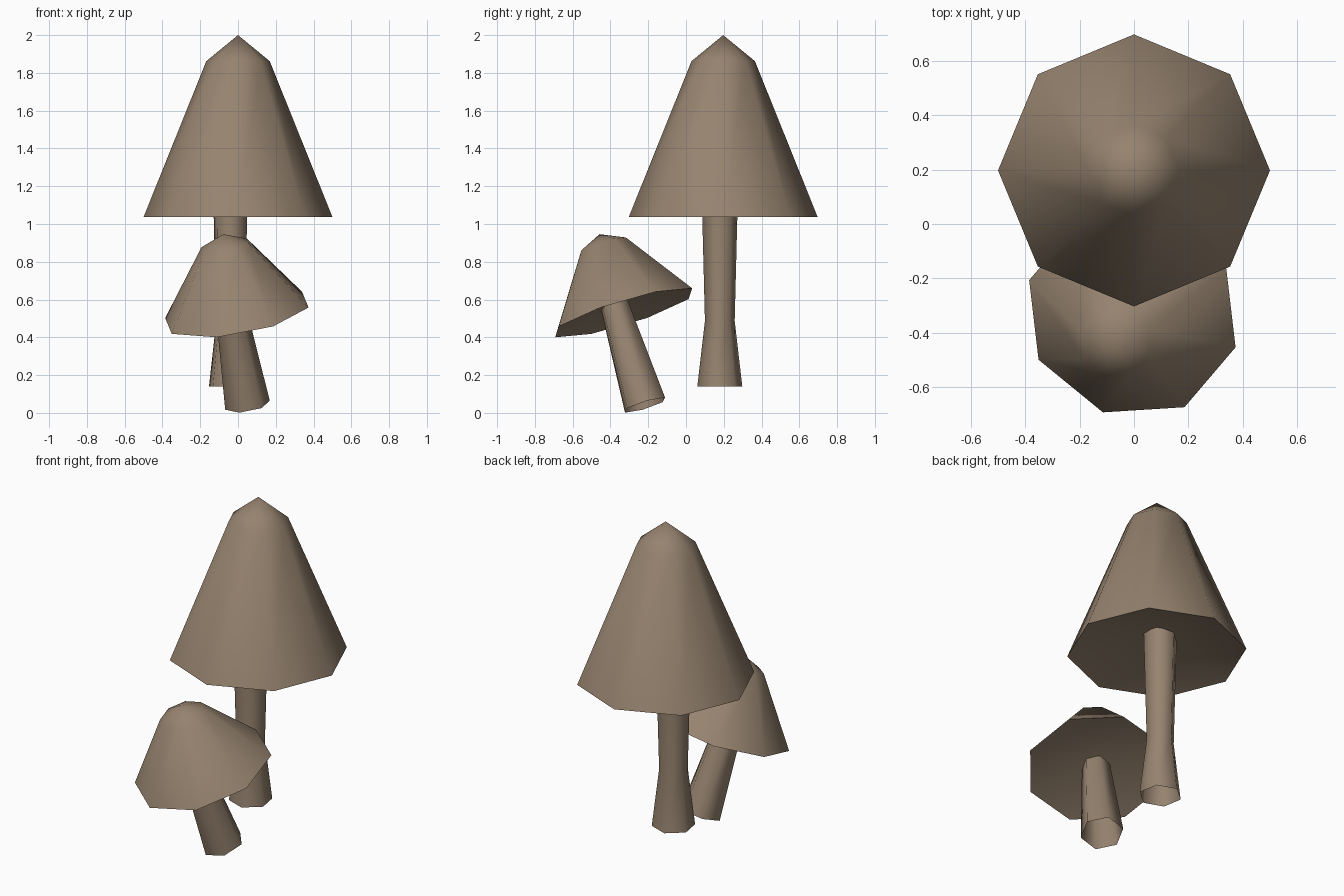
import bpy, bmesh, math
from mathutils import Matrix, Vector

if "Cube" in bpy.data.objects:
    bpy.data.objects.remove(bpy.data.objects["Cube"])

brown = bpy.data.materials.new("mushroom_brown")
brown.diffuse_color = (0.305, 0.227, 0.159, 1)
brown.use_nodes = True
brown.node_tree.nodes["Principled BSDF"].inputs["Base Color"].default_value = brown.diffuse_color


def lathe(name, rings, sides, turn, matrix, offset=(0, 0)):
    """Low-poly turned part from (radius, height) rings; radius 0 makes a tip."""
    bm = bmesh.new()
    loops = []
    for r, z in rings:
        n = sides if r else 1
        loops.append([bm.verts.new((offset[0] + r * math.cos(turn + math.tau * i / sides),
                                    offset[1] + r * math.sin(turn + math.tau * i / sides), z))
                      for i in range(n)])
    for lo, hi in zip(loops, loops[1:]):
        for i in range(sides):
            j = (i + 1) % sides
            if len(lo) == 1:
                bm.faces.new((lo[0], hi[j], hi[i]))
            elif len(hi) == 1:
                bm.faces.new((lo[i], lo[j], hi[0]))
            else:
                bm.faces.new((lo[i], lo[j], hi[j], hi[i]))
    mesh = bpy.data.meshes.new(name)
    bm.to_mesh(mesh)
    bm.free()
    mesh.materials.append(brown)
    ob = bpy.data.objects.new(name, mesh)
    bpy.context.collection.objects.link(ob)
    ob.matrix_world = matrix
    bpy.ops.object.select_all(action='DESELECT')
    ob.select_set(True)
    bpy.context.view_layer.objects.active = ob
    bpy.ops.object.shade_smooth_by_angle(angle=math.radians(70))
    return ob


def mushroom(name, matrix, cap, stem):
    # eight-sided cap with a shallow hollow underside, origin at the rim centre
    lathe(name + "_cap", cap, 8, 0, matrix)
    # six-sided open tube stem, slightly off centre
    lathe(name + "_stem", stem, 6, math.radians(40), matrix, (-0.04, -0.018))


# Tall upright mushroom
mushroom("tall_mushroom", Matrix.Translation((0, 0.197, 1.037)),
         [(0, 0.147), (0.5, 0), (0.168, 0.825), (0, 0.963)],
         [(0.121, -0.897), (0.08, -0.55), (0.098, 0.145)])

# Small leaning mushroom: frame from its cap axis and one rim corner
up = Vector((-0.163, -0.289, 0.943)).normalized()
side = Vector((0.346, 0.17, 0.11))
side = (side - up * side.dot(up)).normalized()
lean = Matrix((side, up.cross(side), up)).transposed().to_4x4()
mushroom("small_mushroom", Matrix.Translation((-0.006, -0.33, 0.53)) @ lean,
         [(0, 0.075), (0.4, 0), (0.133, 0.377), (0, 0.441)],
         [(0.121, -0.503), (0.079, 0.075)])
